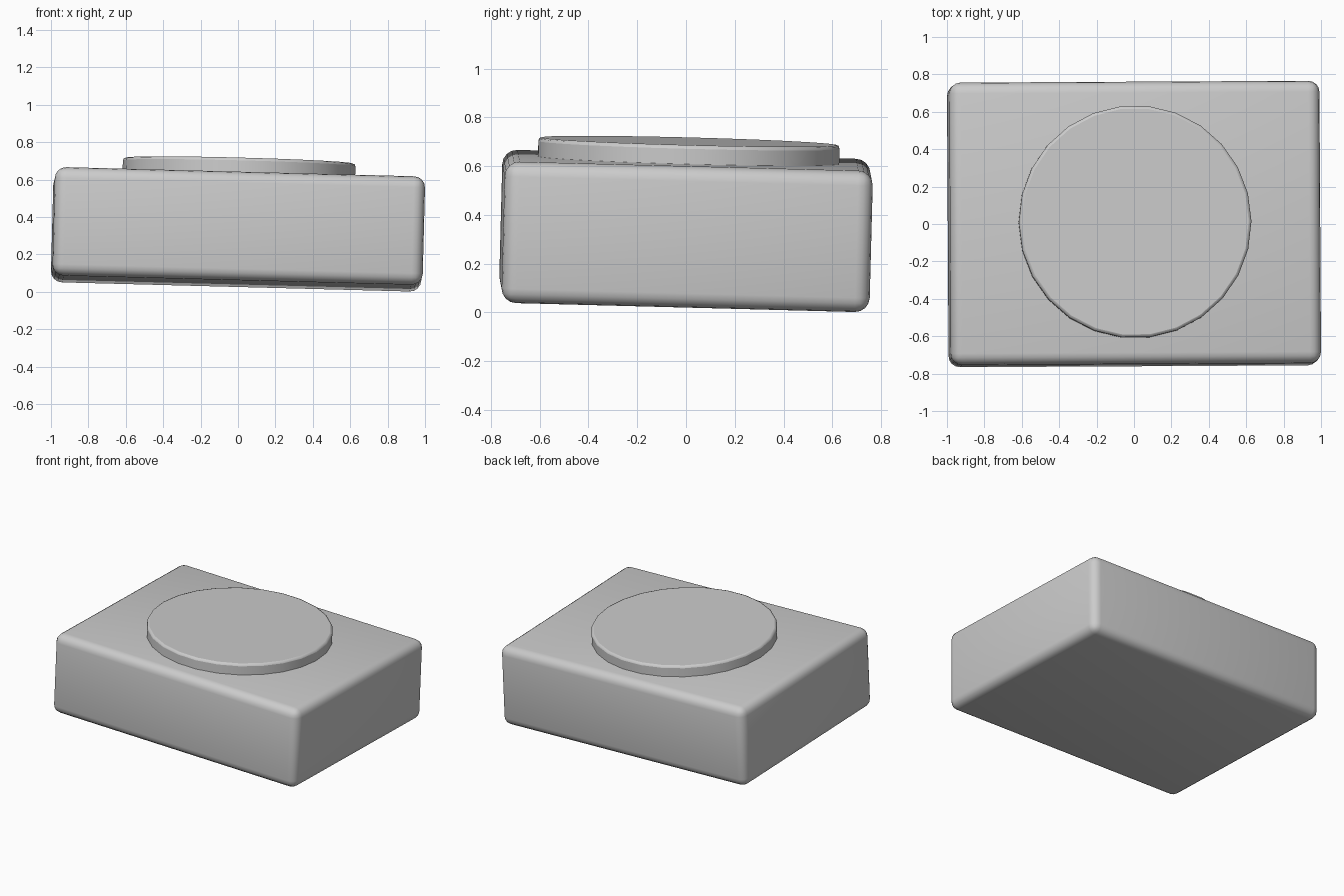
import bpy
from math import radians
from mathutils import Matrix, Vector, Euler

if "Cube" in bpy.data.objects:
    bpy.data.objects.remove(bpy.data.objects["Cube"])

# Whole model leans slightly on all three axes
TILT = Euler((radians(-1.5), radians(1.5), radians(0.3))).to_matrix().to_4x4()
CENTRE = Matrix.Translation((0, 0, 0.334))


def finish(name, size, offset, bevel, segments, spin=0.0):
    obj = bpy.context.object
    obj.name = name
    obj.data.transform(Matrix.Translation(offset)
                       @ Matrix.Rotation(spin, 4, 'Z')
                       @ Matrix.Diagonal(Vector((*size, 1))))
    obj.matrix_world = CENTRE @ TILT
    mod = obj.modifiers.new("rounded_edges", 'BEVEL')
    mod.width = bevel
    mod.segments = segments
    mod.limit_method = 'ANGLE'
    mod.angle_limit = radians(40)
    for p in obj.data.polygons:
        p.use_smooth = True
    return obj


# Rounded box body
bpy.ops.mesh.primitive_cube_add(size=1)
finish("body", (1.98, 1.51, 0.58), (0, 0, 0), 0.06, 4)

# Round raised disc on top, slightly sunk into the body
bpy.ops.mesh.primitive_cylinder_add(vertices=26, radius=1, depth=1)
finish("top_disc", (0.622, 0.622, 0.12), (-0.003, 0.003, 0.308), 0.015, 2, radians(90))
bpy.ops.object.shade_smooth_by_angle(angle=radians(50))
